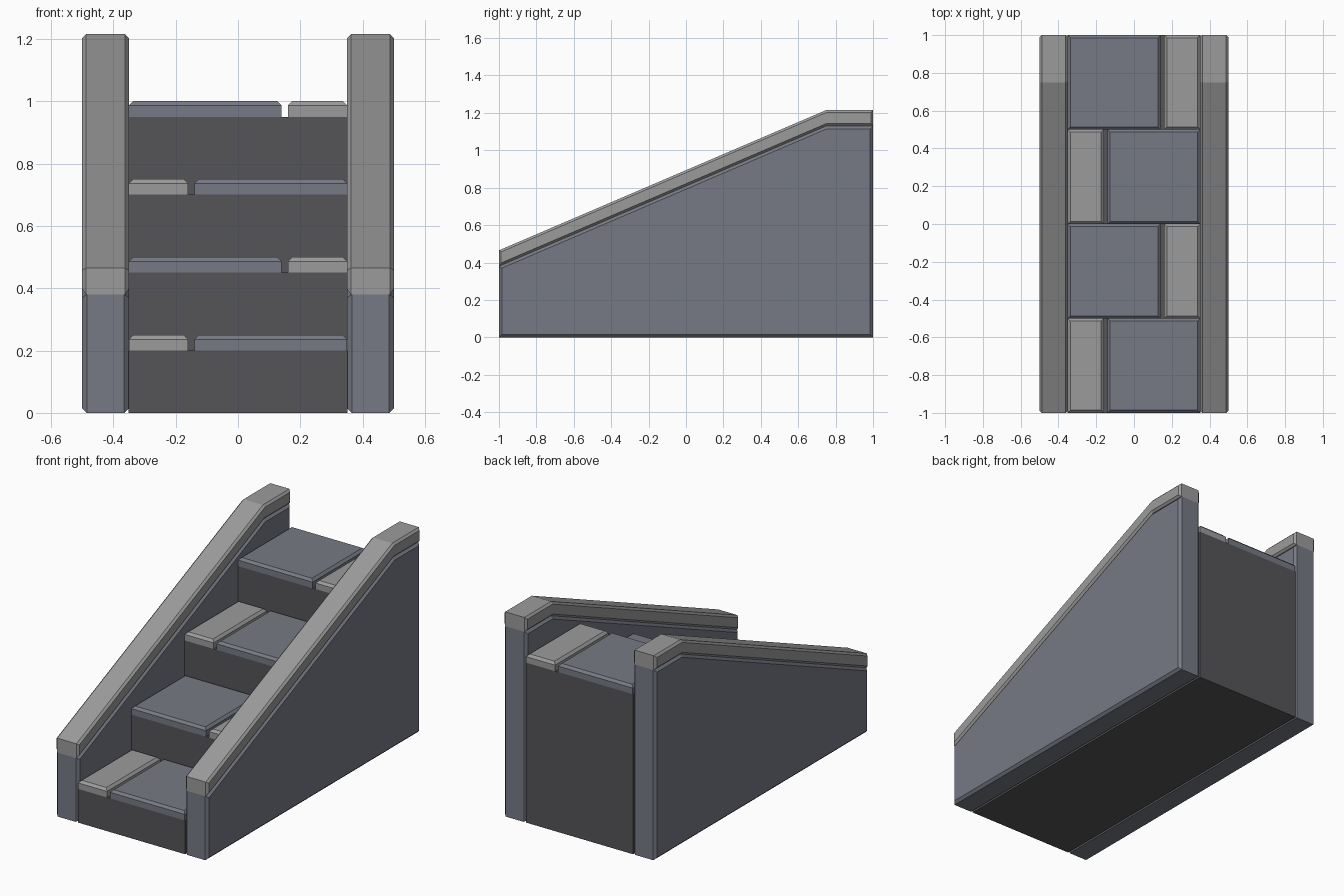
import bpy, bmesh

if "Cube" in bpy.data.objects:
    bpy.data.objects.remove(bpy.data.objects["Cube"])


def material(name, rgb):
    m = bpy.data.materials.new(name)
    m.diffuse_color = (*rgb, 1)
    m.use_nodes = True
    m.node_tree.nodes["Principled BSDF"].inputs["Base Color"].default_value = m.diffuse_color
    return m


SLATE = material("slate stone", (0.185, 0.195, 0.235))
LIGHT = material("light stone", (0.33, 0.33, 0.33))
DARK = material("dark stone", (0.09, 0.09, 0.098))


def prism(name, profile, x0, x1, mat, chamfer=0.0, top_only=False):
    """Extrude a (y, z) profile from x0 to x1 and chamfer its edges."""
    bm = bmesh.new()
    a = [bm.verts.new((x0, y, z)) for y, z in profile]
    b = [bm.verts.new((x1, y, z)) for y, z in profile]
    side_faces = [bm.faces.new(a), bm.faces.new(b[::-1])]
    n = len(a)
    for i in range(n):
        j = (i + 1) % n
        bm.faces.new((a[i], b[i], b[j], a[j]))
    bmesh.ops.recalc_face_normals(bm, faces=bm.faces)
    if chamfer:
        if top_only:
            top = max(z for _, z in profile)
            edges = [e for e in bm.edges if all(v.co.z > top - 1e-5 for v in e.verts)]
        else:
            edges = list({e for f in side_faces for e in f.edges})
        bmesh.ops.bevel(bm, geom=edges, offset=chamfer, segments=1,
                        affect='EDGES', profile=0.5)
    me = bpy.data.meshes.new(name)
    bm.to_mesh(me)
    bm.free()
    me.materials.append(mat)
    ob = bpy.data.objects.new(name, me)
    bpy.context.collection.objects.link(ob)
    return ob


# Side walls and their sloping caps
WALL = [(-1, 0), (1, 0), (1, 1.13), (0.75, 1.13), (-1, 0.38)]
CAP = [(-1, 0.38), (0.75, 1.13), (1, 1.13), (1, 1.215), (0.75, 1.215), (-1, 0.465)]
for side, x0 in (("left", -0.5), ("right", 0.35)):
    prism(side + "_wall", WALL, x0, x0 + 0.15, SLATE, 0.015)
    prism(side + "_cap", CAP, x0, x0 + 0.15, LIGHT, 0.012)

# Stepped core between the walls
core = [(1, 0), (-1, 0)]
for i in range(4):
    y, z = -1 + 0.5 * i, 0.2 + 0.25 * i
    core += [(y, z), (y + 0.5, z)]
prism("step_core", core, -0.352, 0.352, DARK)

# Two tread slabs per step, swapping sides on alternate steps
for i in range(4):
    y, z = -1 + 0.5 * i, 0.2 + 0.25 * i
    box = [(y, z), (y + 0.5, z), (y + 0.5, z + 0.05), (y, z + 0.05)]
    s = 1 if i % 2 == 0 else -1
    for kind, xa, xb, mat in (("wide", -0.14, 0.35, SLATE), ("narrow", -0.35, -0.16, LIGHT)):
        lo, hi = sorted((s * xa, s * xb))
        prism(f"{kind}_tread_{i + 1}", box, lo, hi, mat, 0.014, top_only=True)
